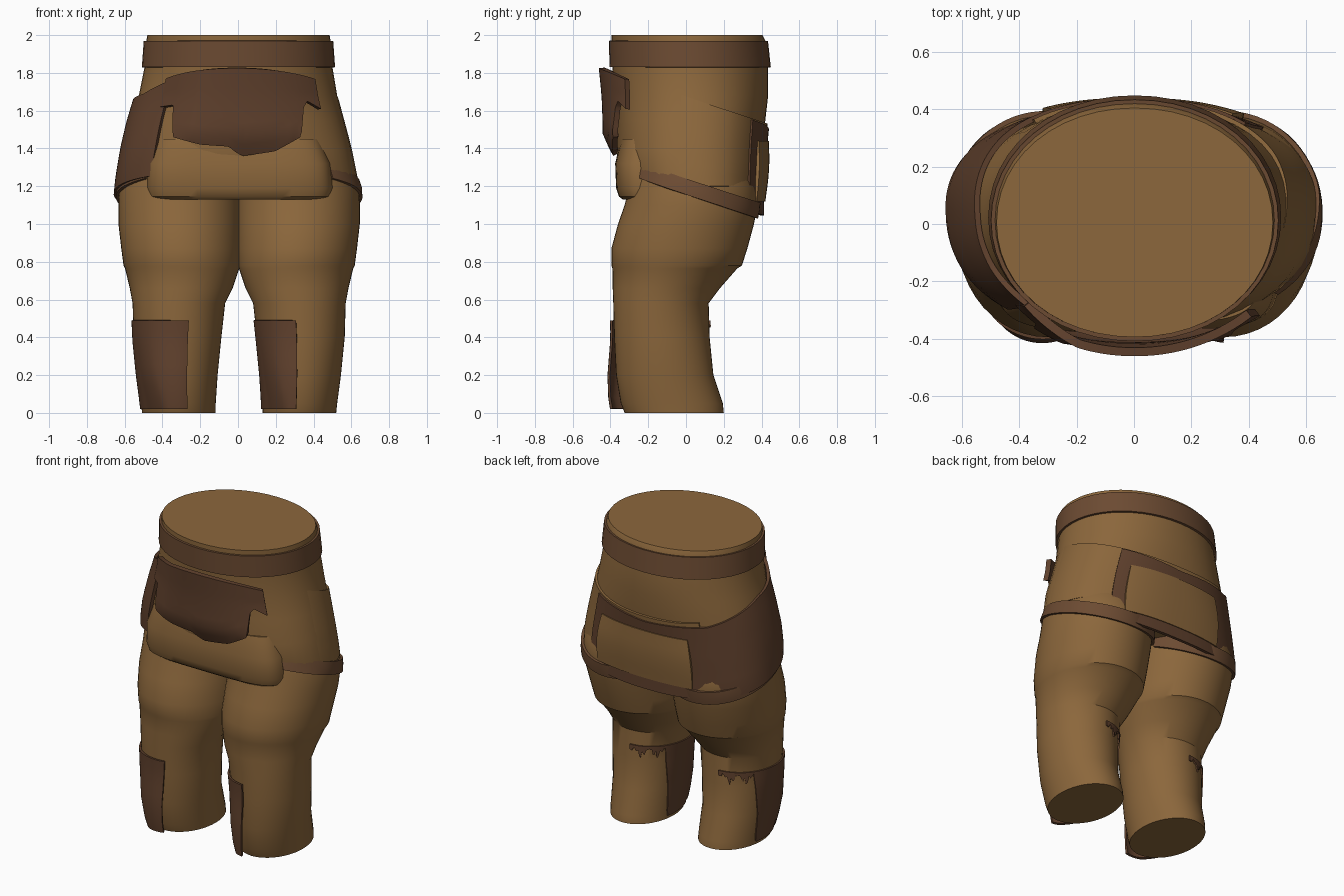
import bpy, bmesh, math

if "Cube" in bpy.data.objects:
    bpy.data.objects.remove(bpy.data.objects["Cube"])


def material(name, rgb):
    m = bpy.data.materials.new(name)
    m.diffuse_color = (*rgb, 1)
    m.use_nodes = True
    m.node_tree.nodes["Principled BSDF"].inputs["Base Color"].default_value = m.diffuse_color
    return m


CLOTH = material("tan cloth", (0.262, 0.136, 0.045))
LEATHER = material("dark leather", (0.116, 0.052, 0.026))
STRAP = material("strap leather", (0.150, 0.070, 0.032))

# Cross-sections: z, x min, x max, y min, y max
BODY = [(1.00, -.63, .64, -.30, .39), (1.15, -.635, .64, -.30, .39),
        (1.25, -.625, .63, -.35, .395), (1.40, -.60, .60, -.37, .405),
        (1.55, -.565, .56, -.37, .42), (1.68, -.525, .525, -.375, .435),
        (1.83, -.495, .50, -.39, .435), (1.97, -.485, .49, -.395, .42),
        (2.00, -.48, .485, -.395, .405)]
LEG = [(0, .13, .52, -.325, .20), (.05, .13, .525, -.345, .195),
       (.20, .12, .545, -.37, .145), (.40, .10, .565, -.38, .125),
       (.58, .08, .57, -.385, .12), (.66, .04, .585, -.388, .18),
       (.765, .005, .61, -.39, .272), (.78, 0, .618, -.395, .296),
       (.87, -.005, .63, -.395, .325), (1.0, -.005, .645, -.36, .36),
       (1.1, -.005, .645, -.325, .38), (1.2, 0, .64, -.30, .37),
       (1.3, .02, .60, -.28, .33), (1.4, .06, .54, -.24, .28)]
FLAP = [(1.13, -.455, .475, -.335, .10), (1.145, -.475, .495, -.355, .10),
        (1.19, -.485, .505, -.37, .10), (1.32, -.48, .49, -.375, .10),
        (1.45, -.44, .44, -.345, .10)]


def interp(points, v):
    """Linear interpolation through rows keyed by their first value."""
    if v <= points[0][0]:
        return points[0][1:]
    for a, b in zip(points, points[1:]):
        if v <= b[0]:
            f = (v - a[0]) / (b[0] - a[0])
            return tuple(p + (q - p) * f for p, q in zip(a[1:], b[1:]))
    return points[-1][1:]


def power_at(table, z):
    """Squareness of the rings: round waist and legs, fuller hips."""
    if table is BODY:
        return 2.05 + .3 * min(1, max(0, (1.8 - z) / .5))
    return 4.2 if table is FLAP else 2.03


def ring_point(table, z, deg, off=0.0):
    x0, x1, y0, y1 = interp(table, z)
    e = 2 / power_at(table, z)
    c, s = math.cos(math.radians(deg)), math.sin(math.radians(deg))
    return ((x0 + x1) / 2 + ((x1 - x0) / 2 + off) * math.copysign(abs(c) ** e, c),
            (y0 + y1) / 2 + ((y1 - y0) / 2 + off) * math.copysign(abs(s) ** e, s), z)


def make(name, verts, faces, mat, side=1, thick=0.0):
    if side < 0:
        verts = [(.012 - x, y, z) for x, y, z in verts]
        faces = [f[::-1] for f in faces]
    me = bpy.data.meshes.new(name)
    me.from_pydata(verts, [], faces)
    me.materials.append(mat)
    bm = bmesh.new()
    bm.from_mesh(me)
    bmesh.ops.remove_doubles(bm, verts=bm.verts, dist=1e-5)
    bm.to_mesh(me)
    bm.free()
    ob = bpy.data.objects.new(name, me)
    bpy.context.collection.objects.link(ob)
    bpy.ops.object.select_all(action='DESELECT')
    ob.select_set(True)
    bpy.context.view_layer.objects.active = ob
    if thick:
        mod = ob.modifiers.new("thickness", 'SOLIDIFY')
        mod.thickness = thick
        mod.offset = -1
        bpy.ops.object.modifier_apply(modifier=mod.name)
    bpy.ops.object.shade_smooth_by_angle(angle=math.radians(35))
    return ob


def loft(name, table, levels, mat, side=1, n=48):
    verts = [ring_point(table, z, 360 * i / n) for z in levels for i in range(n)]
    faces = [(r * n + i, r * n + (i + 1) % n, (r + 1) * n + (i + 1) % n, (r + 1) * n + i)
             for r in range(len(levels) - 1) for i in range(n)]
    faces += [tuple(range(n))[::-1], tuple(range((len(levels) - 1) * n, len(levels) * n))]
    return make(name, verts, faces, mat, side)


def patch(name, table, t0, t1, low, high, off, mat, side=1, thick=.02, n=40, m=8):
    """Sheet following a lofted form; low and high depend on angle, off on height and angle."""
    verts = []
    for i in range(n + 1):
        t = t0 + (t1 - t0) * i / n
        for j in range(m + 1):
            z = low(t) + (high(t) - low(t)) * j / m
            verts.append(ring_point(table, z, t, off(z, t)))
    w = m + 1
    faces = [(i * w + j, (i + 1) * w + j, (i + 1) * w + j + 1, i * w + j + 1)
             for i in range(n) for j in range(m)]
    return make(name, verts, faces, mat, side, thick)


def const(v):
    return lambda *_: v


def curve(points):
    return lambda t: interp(points, t)[0]


def ramp(a, b, v):
    return min(1, max(0, (v - a) / (b - a)))


# Trunk, front flap and legs
loft("hips", BODY, [r[0] for r in BODY if r[0] > 1.1], CLOTH)
loft("front_flap", FLAP, [r[0] for r in FLAP], CLOTH, n=64)
for side, label in ((1, "right"), (-1, "left")):
    loft(label + "_leg", LEG, [r[0] for r in LEG], CLOTH, side)

# Waist belt
patch("belt", BODY, 0, 360, const(1.83), const(1.97), const(.014), STRAP, n=48, m=2)


# Sloping line shared by the thigh straps and the hip panel
def strap_mid(table):
    return lambda t: 1.28 - .34 * (ring_point(table, 1.15, t)[1] + .24)


mid = strap_mid(LEG)
for side, label in ((1, "right"), (-1, "left")):
    patch(label + "_thigh_strap", LEG, -55, 155, lambda t: mid(t) - .042,
          lambda t: mid(t) + .042, const(.016), STRAP, side, m=2)

# Outer layer over the right hip, fading in from the front and ending in a sloping rim
patch("hip_layer", BODY, -30, 125, const(1.2),
      lambda t: 1.64 - .34 * (ring_point(BODY, 1.55, t)[1] - .1),
      lambda z, t: -.006 + .020 * ramp(-20, 30, t), CLOTH)

# Dark panel round the left hip and the seat
hull_mid = strap_mid(BODY)
patch("hip_panel", BODY, 50, 228, lambda t: hull_mid(t) - .02,
      curve([(50, 1.55), (90, 1.50), (130, 1.53), (180, 1.66), (205, 1.69), (228, 1.76)]),
      const(.024), LEATHER, n=60)
patch("seat_pouch", BODY, 59, 115, const(1.12), const(1.44),
      lambda z, t: .028 + .014 * math.sin(math.pi * (z - 1.10) / .36), CLOTH, thick=.03)

# Torn pocket sheet across the front
patch("front_pocket", BODY, 225, 314,
      curve([(225, 1.62), (236, 1.63), (240, 1.46), (255, 1.42), (267, 1.41), (271, 1.36),
             (285, 1.385), (298, 1.46), (303, 1.62), (306, 1.65), (314, 1.61)]),
      lambda t: 1.825 - .055 * ((t - 269) / 44) ** 2,
      lambda z, t: .02 + (.008 + .044 * ramp(225, 250, t)) * ramp(1.36, 1.48, z),
      LEATHER, thick=.03, n=88)


# Shin guards: the same sheet on both legs, each wrapping towards -x, ragged behind
def shin_bottom(t):
    if t > 165:
        return .02
    if t > 145:
        return .02 + .40 * (165 - t) / 20
    return .475 - (.05 + .03 * math.sin(t)) * abs((t / 11) % 2 - 1)


def shin(name, left):
    end = 283 if left else 265
    ob = patch(name, LEG, 92, end, shin_bottom, const(.49), const(.008), LEATHER,
               thick=.012, n=90)
    # the front of the guard hangs straight down
    for v in ob.data.vertices:
        if left:
            # shift across to the other leg
            x0, x1 = interp(LEG, v.co.z)[:2]
            v.co.x -= x0 + x1 - .012
        if v.co.y < -.24:
            f = min(1, (-.24 - v.co.y) / .09)
            v.co.y -= f * (.012 + max(0, .40 - v.co.z) * .13)


shin("right_shin_guard", False)
shin("left_shin_guard", True)
